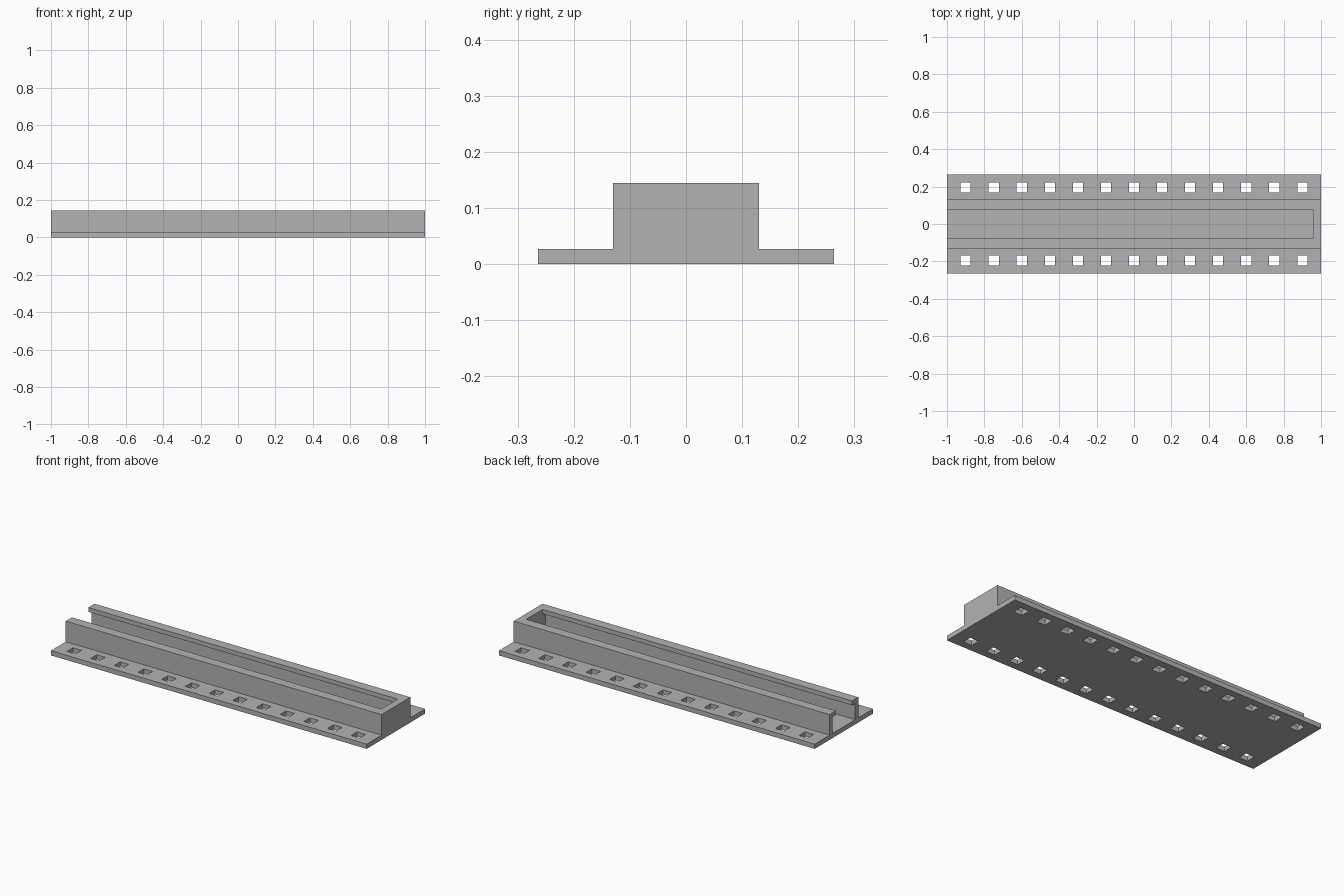
import bpy
import bmesh

if "Cube" in bpy.data.objects:
    bpy.data.objects.remove(bpy.data.objects["Cube"])

# Shared dimensions
HALF_LEN, HALF_WID = 1.0, 0.264
PLATE_TOP, TOP = 0.027, 0.145
WALL_OUT, WALL_IN, LIP_IN = 0.13, 0.102, 0.074
LIP_BOTTOM = 0.12
END_IN = 0.96
HOLE, HOLE_Y, HOLE_COUNT, HOLE_STEP = 0.054, 0.196, 13, 0.15

grey = bpy.data.materials.new("plain_grey")
grey.use_nodes = True
colour = (0.45, 0.45, 0.45, 1)
grey.diffuse_color = colour
grey.node_tree.nodes["Principled BSDF"].inputs["Base Color"].default_value = colour


def finish(bm, name):
    bmesh.ops.recalc_face_normals(bm, faces=bm.faces)
    mesh = bpy.data.meshes.new(name)
    bm.to_mesh(mesh)
    bm.free()
    mesh.materials.append(grey)
    obj = bpy.data.objects.new(name, mesh)
    bpy.context.collection.objects.link(obj)
    return obj


def extrude_faces(bm, faces, offset):
    result = bmesh.ops.extrude_face_region(bm, geom=faces, use_keep_orig=True)
    verts = [v for v in result["geom"] if isinstance(v, bmesh.types.BMVert)]
    bmesh.ops.translate(bm, verts=verts, vec=offset)


def prism(name, points, offset):
    bm = bmesh.new()
    face = bm.faces.new([bm.verts.new(p) for p in points])
    extrude_faces(bm, [face], offset)
    return finish(bm, name)


# Base plate: a sheet of cells with the slot cells left out, then thickened
centres = [(i - (HOLE_COUNT - 1) / 2) * HOLE_STEP for i in range(HOLE_COUNT)]
h = HOLE / 2
xs = [-HALF_LEN] + [c + s for c in centres for s in (-h, h)] + [HALF_LEN]
ys = [-HALF_WID] + [c + s for c in (-HOLE_Y, HOLE_Y) for s in (-h, h)] + [HALF_WID]
bm = bmesh.new()
grid = [[bm.verts.new((x, y, 0)) for y in ys] for x in xs]
cells = []
for i in range(len(xs) - 1):
    for j in range(len(ys) - 1):
        if i % 2 and j % 2:
            continue
        cells.append(bm.faces.new((grid[i][j], grid[i + 1][j],
                                   grid[i + 1][j + 1], grid[i][j + 1])))
extrude_faces(bm, cells, (0, 0, PLATE_TOP))
finish(bm, "base_plate")

# Side walls with an inward lip along the top
profile = [(WALL_OUT, PLATE_TOP), (WALL_OUT, TOP), (LIP_IN, TOP),
           (LIP_IN, LIP_BOTTOM), (WALL_IN, LIP_BOTTOM), (WALL_IN, PLATE_TOP)]
for name, side in (("front_wall", -1), ("back_wall", 1)):
    prism(name, [(-HALF_LEN, side * y, z) for y, z in profile],
          (HALF_LEN + END_IN, 0, 0))

# Wall closing one end of the channel
prism("end_wall", [(END_IN, -WALL_OUT, PLATE_TOP), (END_IN, WALL_OUT, PLATE_TOP),
                   (END_IN, WALL_OUT, TOP), (END_IN, -WALL_OUT, TOP)],
      (HALF_LEN - END_IN, 0, 0))
